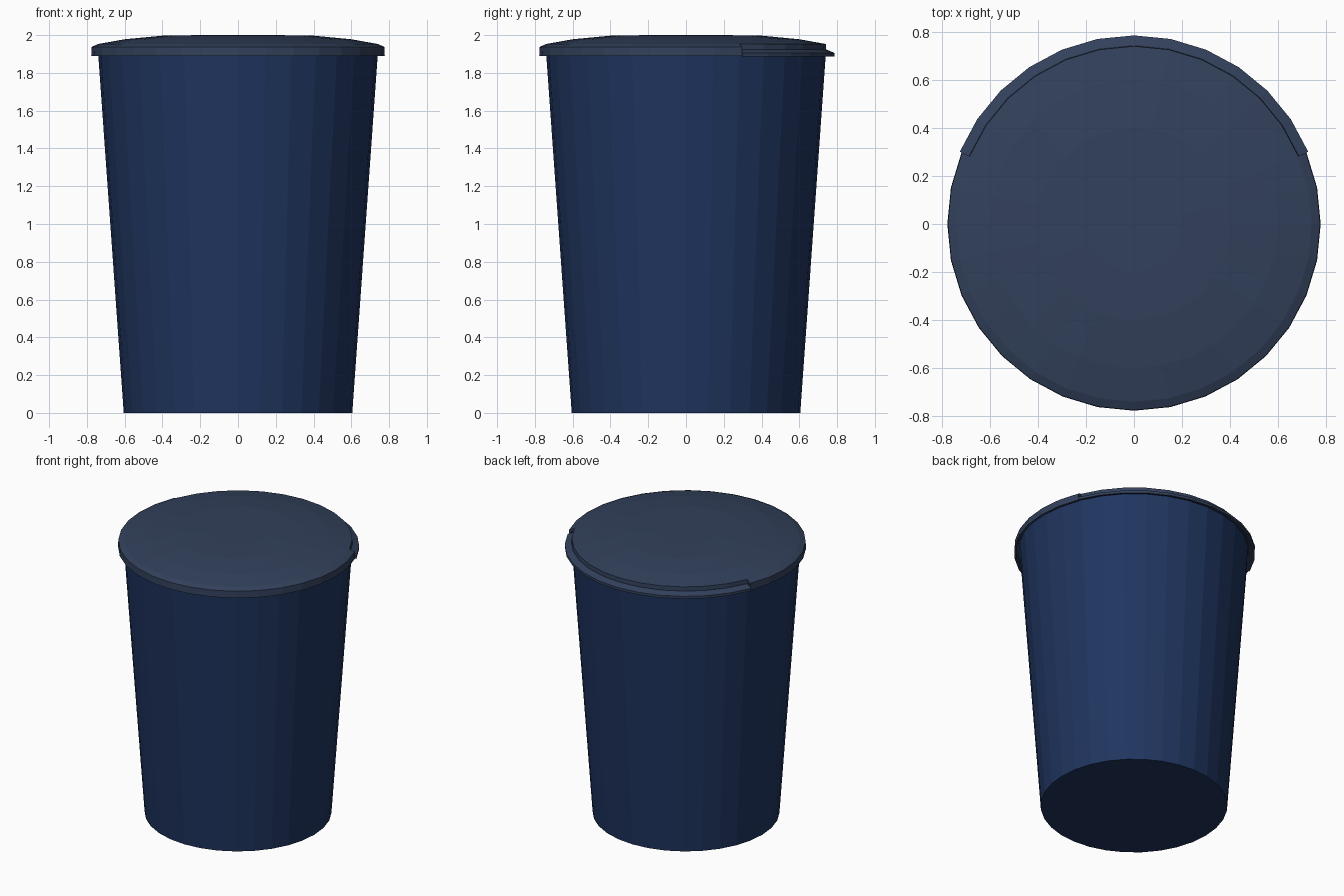
import bpy, bmesh
from math import sin, cos, pi

if "Cube" in bpy.data.objects:
    bpy.data.objects.remove(bpy.data.objects["Cube"])

SIDES = 32
BACK = range(2, 15)  # rim vertices spanned by the rear hinge flange


def material(name, rgb):
    m = bpy.data.materials.new(name)
    m.diffuse_color = (*rgb, 1)
    m.use_nodes = True
    m.node_tree.nodes["Principled BSDF"].inputs["Base Color"].default_value = m.diffuse_color
    return m


def make_object(name, bm, mat):
    bmesh.ops.recalc_face_normals(bm, faces=bm.faces[:])
    me = bpy.data.meshes.new(name)
    bm.to_mesh(me)
    bm.free()
    me.materials.append(mat)
    ob = bpy.data.objects.new(name, me)
    bpy.context.collection.objects.link(ob)
    return ob


def ring(bm, r, z, ids=range(SIDES)):
    return [bm.verts.new((r * cos(2 * pi * i / SIDES), r * sin(2 * pi * i / SIDES), z)) for i in ids]


def bridge(bm, a, b, closed=True):
    n = len(a)
    for i in range(n if closed else n - 1):
        j = (i + 1) % n
        bm.faces.new((a[i], a[j], b[j], b[i]))


body_mat = material("navy_plastic", (0.014, 0.035, 0.115))
lid_mat = material("slate_plastic", (0.032, 0.052, 0.105))

# Tapered bin body, open under the lid
bm = bmesh.new()
base = ring(bm, 0.605, 0)
top = ring(bm, 0.742, 1.925)
bm.faces.new(base)
bridge(bm, base, top)
make_object("bin_body", bm, body_mat)

# Shallow domed lid
bm = bmesh.new()
rings = [ring(bm, r, z) for r, z in
         ((0.742, 1.922), (0.74, 1.953), (0.6, 1.978), (0.4, 1.997), (0.2, 2.0))]
for a, b in zip(rings, rings[1:]):
    bridge(bm, a, b)
bm.faces.new(rings[-1])
make_object("lid_dome", bm, lid_mat)


def rim_arc(name, profile, ids):
    """Sweep a closed (radius, height) profile round part of the rim."""
    bm = bmesh.new()
    loops = [ring(bm, r, z, ids) for r, z in profile]
    for k, a in enumerate(loops):
        bridge(bm, a, loops[(k + 1) % len(loops)], closed=False)
    for end in (0, -1):
        bm.faces.new([l[end] for l in loops])
    make_object(name, bm, lid_mat)


# Lid skirt round the front and sides, hanging clear of the body
rim_arc("lid_skirt",
        ((0.74, 1.953), (0.775, 1.938), (0.777, 1.89), (0.762, 1.89), (0.762, 1.925), (0.738, 1.93)),
        range(14, 35))

# Lower hinge flange along the back
rim_arc("hinge_flange",
        ((0.735, 1.925), (0.748, 1.922), (0.785, 1.906), (0.785, 1.888), (0.772, 1.888), (0.735, 1.908)),
        BACK)
